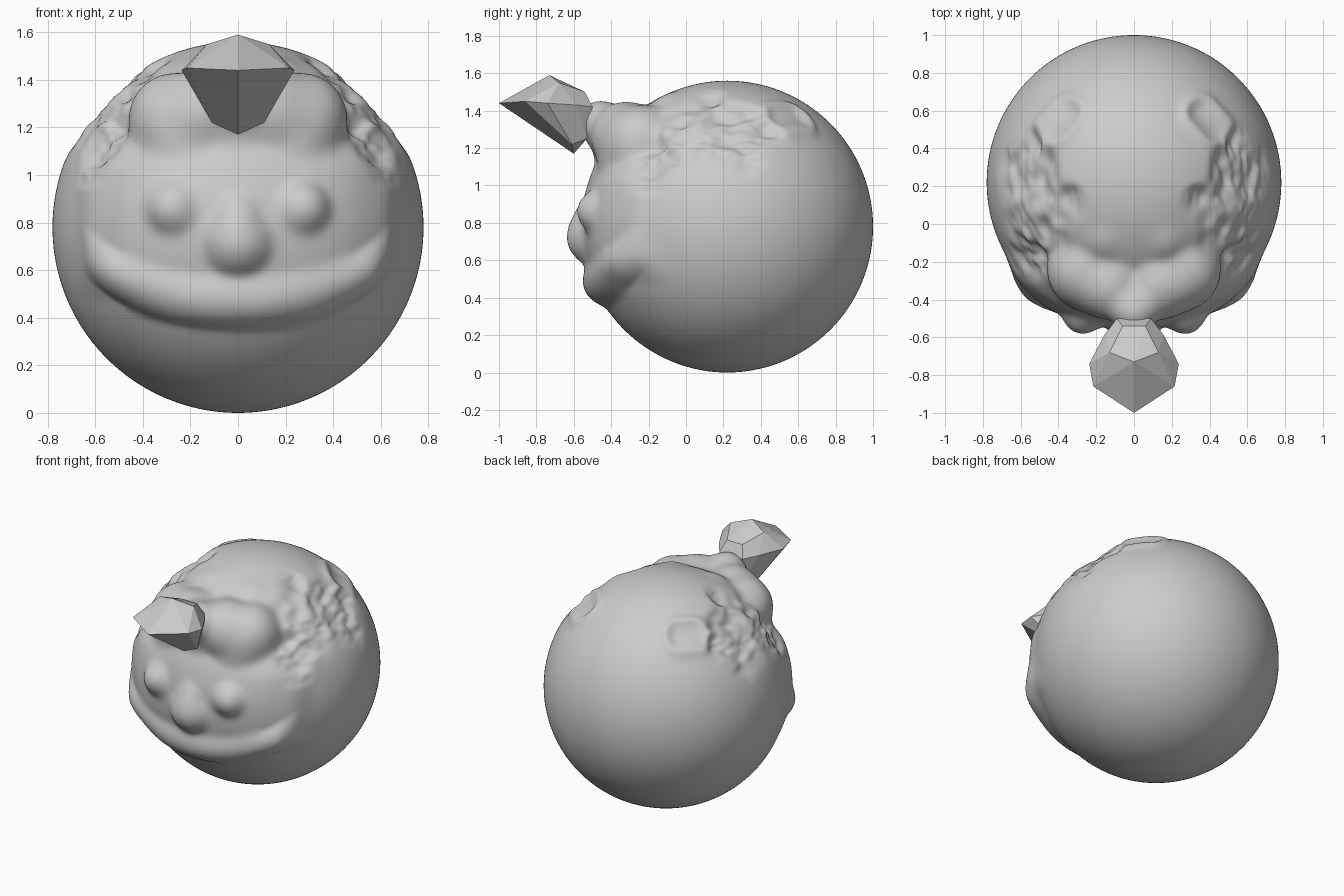
import bpy, bmesh, math
from mathutils import Vector, noise

if "Cube" in bpy.data.objects:
    bpy.data.objects.remove(bpy.data.objects["Cube"])

C = Vector((0, 0.22, 0.78))
R = 0.78

def make_object(name, bm):
    me = bpy.data.meshes.new(name)
    bm.to_mesh(me)
    bm.free()
    ob = bpy.data.objects.new(name, me)
    bpy.context.collection.objects.link(ob)
    return ob

def smoothstep(a, b, v):
    t = min(1, max(0, (v - a) / (b - a)))
    return t * t * (3 - 2 * t)

# rounded lumps on the head (x is mirrored): centre, radius, blend width
LUMPS = [
    ((0.27, -0.475, 0.86), 0.112, 0.04),   # eyes
    ((0, -0.50, 0.83), 0.08, 0.10),        # nose bridge
    ((0, -0.505, 0.72), 0.135, 0.08),      # nose
    ((0.27, -0.25, 1.24), 0.19, 0.07),     # brow lobes
    ((0.13, -0.32, 1.26), 0.19, 0.06),
    ((0.22, -0.27, 1.17), 0.20, 0.06),     # lower brow
    ((0, -0.33, 1.22), 0.17, 0.06),        # brow centre
    ((0, -0.45, 1.33), 0.13, 0.07),        # gem socket
    ((0.15, -0.06, 1.355), 0.135, 0.04),   # scalp lobes
]
LUMPS = [(Vector(p) - C, r, k) for p, r, k in LUMPS]

def segment_distance(p, a, b):
    a, b = Vector(a), Vector(b)
    ab = b - a
    t = min(1, max(0, (p - a).dot(ab) / ab.dot(ab)))
    return (p - a - ab * t).length

def head_radius(d):
    m = Vector((abs(d.x), d.y, d.z))     # mirrored direction
    s = C + m * R                        # point on the plain sphere
    rad = R
    if s.y < 0.05:
        # smiling lip
        t = (s.z - 0.46 - 0.3 * s.x ** 2 - 0.7 * s.x ** 4) / 0.11
        if abs(t) < 1:
            rad += 0.056 * (1 - t * t) * (1 - smoothstep(0.5, 0.66, s.x))
        # raised cheeks
        rad += 0.027 * smoothstep(0.1, 0.5, s.x) * (1 - smoothstep(0.59, 0.70, s.x)) \
            * smoothstep(0.45, 0.65, s.z) * (1 - smoothstep(1.0, 1.15, s.z))
    # rough tufts above the sides
    if s.z > 0.95 and s.x > 0.15:
        q = Vector((s.x, s.y))
        dist = min(segment_distance(q, (0.5, -0.14), (0.56, 0.3)),
                   segment_distance(q, (0.56, 0.3), (0.53, 0.42)) + 0.06,
                   segment_distance(q, (0.36, 0.1), (0.5, 0.0)) + 0.05)
        k = 1 - smoothstep(0.09, 0.18, dist)
        if k > 0:
            n = noise.noise(Vector((s.x * 10, s.y * 7, s.z * 12)))
            n += 0.5 * noise.noise(Vector((s.x * 22, s.y * 13, s.z * 30)))
            rad += k * (0.04 * n - 0.03)
        # teardrop curl behind them
        ring = segment_distance(q, (0.35, 0.59), (0.43, 0.5))
        rad += 0.018 * math.exp(-((ring - 0.08) / 0.026) ** 2) - 0.014 * math.exp(-(ring / 0.045) ** 2)
    # smooth union with the lumps
    for b, r, k in LUMPS:
        db = m.dot(b)
        disc = r * r - b.length_squared + db * db
        if disc <= 0:
            continue
        t = db + math.sqrt(disc)
        h = max(k - abs(rad - t), 0) / k
        rad = max(rad, t) + h * h * k * 0.25
    return rad

# head
bm = bmesh.new()
bmesh.ops.create_icosphere(bm, subdivisions=7, radius=1)
for v in bm.verts:
    d = v.co.normalized()
    v.co = C + d * head_radius(d)
# soften the sculpted front, and less so the tufts
front = [v for v in bm.verts if v.co.y < 0.1 and abs(v.co.x) < 0.47]
rest = [v for v in bm.verts if v.co.y < 0.75]
for group, steps in ((front, 7), (rest, 2)):
    for _ in range(steps):
        bmesh.ops.smooth_vert(bm, verts=group, factor=0.5,
                              use_axis_x=True, use_axis_y=True, use_axis_z=True)
for f in bm.faces:
    f.smooth = True
make_object("head", bm)

# faceted gem on the forehead
GEM = [(0, -1.0, 1.44), (0.215, -0.86, 1.45), (0, -0.73, 1.59), (0.13, -0.68, 1.55),
       (0.237, -0.74, 1.44), (0, -0.60, 1.17), (0.11, -0.61, 1.22), (0.155, -0.585, 1.43),
       (0.06, -0.54, 1.50), (0.09, -0.50, 1.42), (0.08, -0.53, 1.25)]
bm = bmesh.new()
for x, y, z in GEM:
    for sx in ((1, -1) if x else (1,)):
        bm.verts.new((sx * x, y, z))
bmesh.ops.convex_hull(bm, input=bm.verts[:])
bmesh.ops.dissolve_limit(bm, angle_limit=math.radians(6), verts=bm.verts[:], edges=bm.edges[:])
bmesh.ops.recalc_face_normals(bm, faces=bm.faces[:])
make_object("gem", bm)
